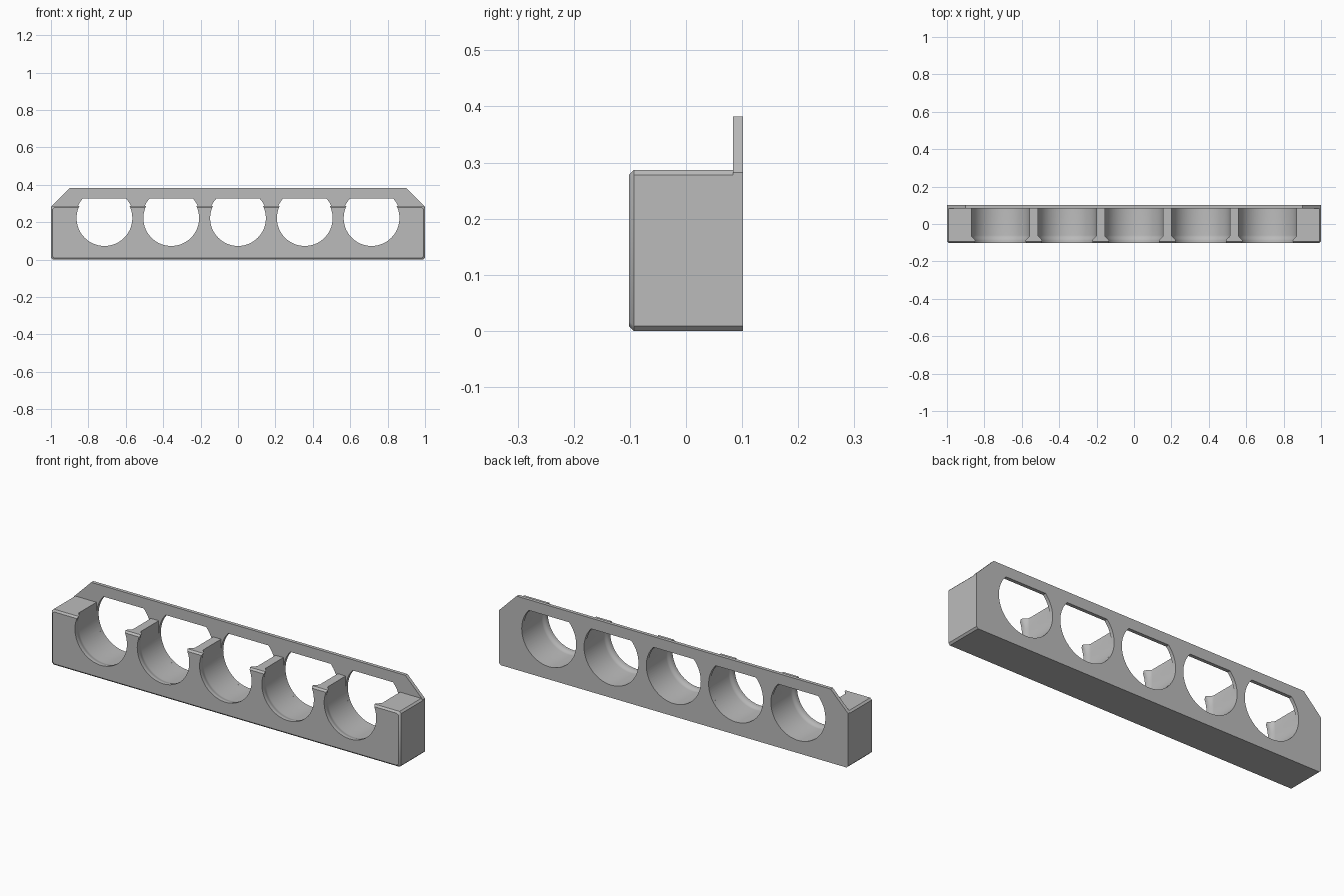
import bpy, bmesh, math

if "Cube" in bpy.data.objects:
    bpy.data.objects.remove(bpy.data.objects["Cube"])

W, D, H = 1.0, 0.102, 0.287      # half width, half depth, body height
PLATE_Y, PLATE_TOP = 0.084, 0.382
CH = 0.009                       # edge chamfer
CZ, R_BORE, R_LIP = 0.222, 0.156, 0.149
CENTRES = [i * 0.357 for i in range(-2, 3)]

grey = bpy.data.materials.new("light grey plastic")
grey.diffuse_color = (0.5, 0.5, 0.5, 1)
grey.use_nodes = True
grey.node_tree.nodes["Principled BSDF"].inputs["Base Color"].default_value = grey.diffuse_color


def loft(name, sections):
    """Closed solid through equal-length rings of points."""
    bm = bmesh.new()
    rings = [[bm.verts.new(p) for p in s] for s in sections]
    n = len(rings[0])
    for a, b in zip(rings, rings[1:]):
        for i in range(n):
            j = (i + 1) % n
            bm.faces.new((a[i], a[j], b[j], b[i]))
    bm.faces.new(rings[0])
    bm.faces.new(rings[-1])
    bmesh.ops.recalc_face_normals(bm, faces=bm.faces)
    me = bpy.data.meshes.new(name)
    bm.to_mesh(me)
    bm.free()
    ob = bpy.data.objects.new(name, me)
    bpy.context.collection.objects.link(ob)
    me.materials.append(grey)
    return ob


def prism(name, outline, y0, y1):
    return loft(name, [[(x, y, z) for x, z in outline] for y in (y0, y1)])


def boolean(target, tool, operation):
    m = target.modifiers.new(operation.lower(), 'BOOLEAN')
    m.object, m.operation, m.solver = tool, operation, 'EXACT'
    bpy.context.view_layer.objects.active = target
    bpy.ops.object.modifier_apply(modifier=m.name)
    bpy.data.objects.remove(tool, do_unlink=True)


def pocket_ring(cx, y, r, open_amount):
    """Round below, above the centre blending from hooked to straight walls."""
    pts = [(cx + r * math.cos(a), y, CZ + r * math.sin(a))
           for a in (math.pi + math.pi * i / 40 for i in range(41))]
    side = []
    for dz in (0.015, 0.03, 0.045, 0.058, 0.067, 0.25):
        c = math.sqrt(r * r - min(dz, 0.067) ** 2)
        side.append((c + (r - c) * open_amount, CZ + dz))
    pts += [(cx + x, y, z) for x, z in side]
    pts += [(cx - x, y, z) for x, z in reversed(side)]
    return pts


# Body block, chamfered at the front and along both sides
def block_outline(inset):
    w, lo, hi = W - inset, inset, H - inset
    return [(-w, lo + CH), (-w + CH, lo), (w - CH, lo), (w, lo + CH),
            (w, hi - CH), (w - CH, hi), (-w + CH, hi), (-w, hi - CH)]


body = loft("bottle_rack", [[(x, y, z) for x, z in block_outline(i)]
                            for y, i in ((-D, CH), (-D + CH, 0), (PLATE_Y, 0))])

# Open-topped pockets with a smooth narrowing lip at the front
for cx in CENTRES:
    rings = [pocket_ring(cx, -0.2, R_LIP, 0), pocket_ring(cx, -0.09, R_LIP, 0)]
    for i in range(1, 9):
        t = i / 8
        s = t * t * (3 - 2 * t)
        rings.append(pocket_ring(cx, -0.09 + 0.03 * t,
                                 R_LIP + (R_BORE - R_LIP) * s, s))
    rings.append(pocket_ring(cx, PLATE_Y + 0.01, R_BORE, 1))
    boolean(body, loft("pocket_cutter", rings), 'DIFFERENCE')

# Back plate with sloped corners and flat-topped round holes
plate = prism("back_plate", [(-W, CH), (-W + CH, 0), (W - CH, 0), (W, CH),
                             (W, 0.282), (0.9, PLATE_TOP),
                             (-0.9, PLATE_TOP), (-W, 0.282)], PLATE_Y, D)
a0 = math.asin(0.105 / R_BORE)
sweep = math.pi + 2 * a0
for cx in CENTRES:
    hole = []
    for i in range(57):
        a = math.pi - a0 + sweep * i / 56
        hole.append((cx + R_BORE * math.cos(a), CZ + R_BORE * math.sin(a)))
    boolean(plate, prism("hole_cutter", hole, 0.05, 0.2), 'DIFFERENCE')

boolean(body, plate, 'UNION')

bpy.ops.object.select_all(action='DESELECT')
body.select_set(True)
bpy.context.view_layer.objects.active = body
bpy.ops.object.shade_smooth_by_angle(angle=math.radians(30))
